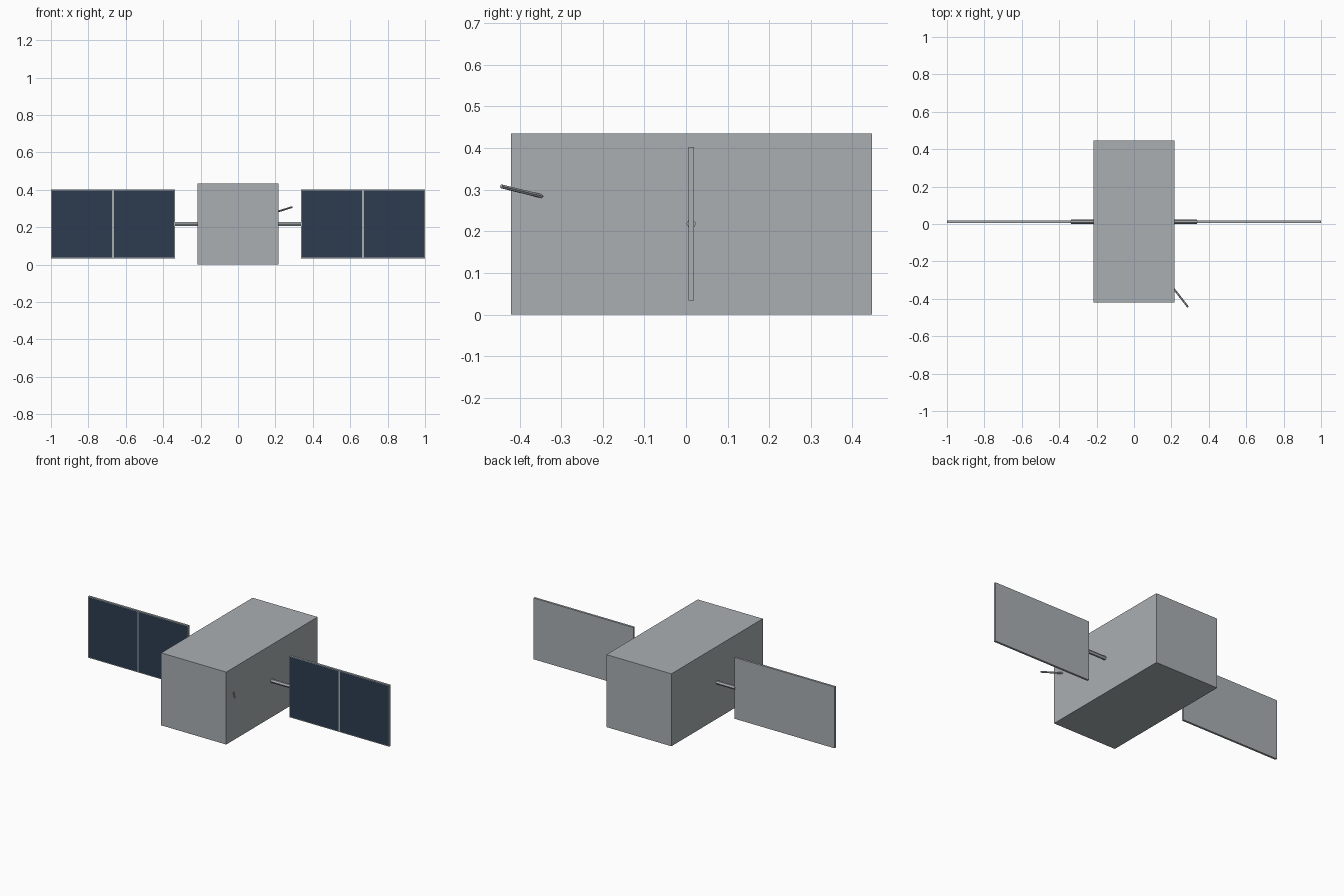
import bpy, bmesh
from mathutils import Vector, Matrix

cube = bpy.data.objects.get("Cube")
if cube:
    bpy.data.objects.remove(cube, do_unlink=True)


def material(name, rgb):
    m = bpy.data.materials.new(name)
    m.use_nodes = True
    m.diffuse_color = (*rgb, 1)
    m.node_tree.nodes["Principled BSDF"].inputs["Base Color"].default_value = (*rgb, 1)
    return m


grey = material("satin_grey", (0.40, 0.43, 0.45))
navy = material("cell_navy", (0.027, 0.044, 0.08))


def finish(name, bm, *mats):
    mesh = bpy.data.meshes.new(name)
    bm.to_mesh(mesh)
    bm.free()
    for m in mats:
        mesh.materials.append(m)
    obj = bpy.data.objects.new(name, mesh)
    bpy.context.collection.objects.link(obj)


def box(low, high):
    low, high = Vector(low), Vector(high)
    bm = bmesh.new()
    place = Matrix.Translation((low + high) / 2) @ Matrix.Diagonal((*(high - low), 1))
    bmesh.ops.create_cube(bm, size=1, matrix=place)
    return bm


def rod(name, start, end, radius):
    start, end = Vector(start), Vector(end)
    axis = end - start
    turn = axis.to_track_quat('Z', 'Y').to_matrix().to_4x4()
    # The first corner lies on the horizontal side of the rod
    side = Vector((0, 0, 1)).cross(axis).normalized()
    local = turn.inverted() @ side
    spin = Vector((0, 1, 0)).rotation_difference(local).to_matrix().to_4x4()
    bm = bmesh.new()
    bmesh.ops.create_cone(bm, segments=6, radius1=radius, radius2=radius,
                          depth=axis.length, cap_ends=True,
                          matrix=Matrix.Translation((start + end) / 2) @ turn @ spin)
    finish(name, bm, grey)


# Main body
finish("body", box((-0.216, -0.42, 0), (0.216, 0.447, 0.435)), grey)

# Solar wings: two dark cells inset into the front of each panel
for side, sign in (("left", 1), ("right", -1)):
    inner, outer = sorted((0.337 * sign, sign))
    bm = box((inner, 0.006, 0.034), (outer, 0.019, 0.402))
    bmesh.ops.bisect_plane(bm, geom=bm.verts[:] + bm.edges[:] + bm.faces[:],
                           plane_co=((inner + outer) / 2, 0, 0), plane_no=(1, 0, 0))
    bm.normal_update()
    cells = [f for f in bm.faces if f.normal.y < -0.9]
    bmesh.ops.inset_individual(bm, faces=cells, thickness=0.006)
    for f in cells:
        f.material_index = 1
    finish(side + "_solar_panel", bm, grey, navy)
    rod(side + "_panel_arm", (0.2 * sign, 0.0125, 0.218),
        (0.338 * sign, 0.0125, 0.218), 0.0115)

# Slanted antenna on the left flank
rod("antenna", (0.2, -0.33, 0.28), (0.289, -0.444, 0.308), 0.005)
